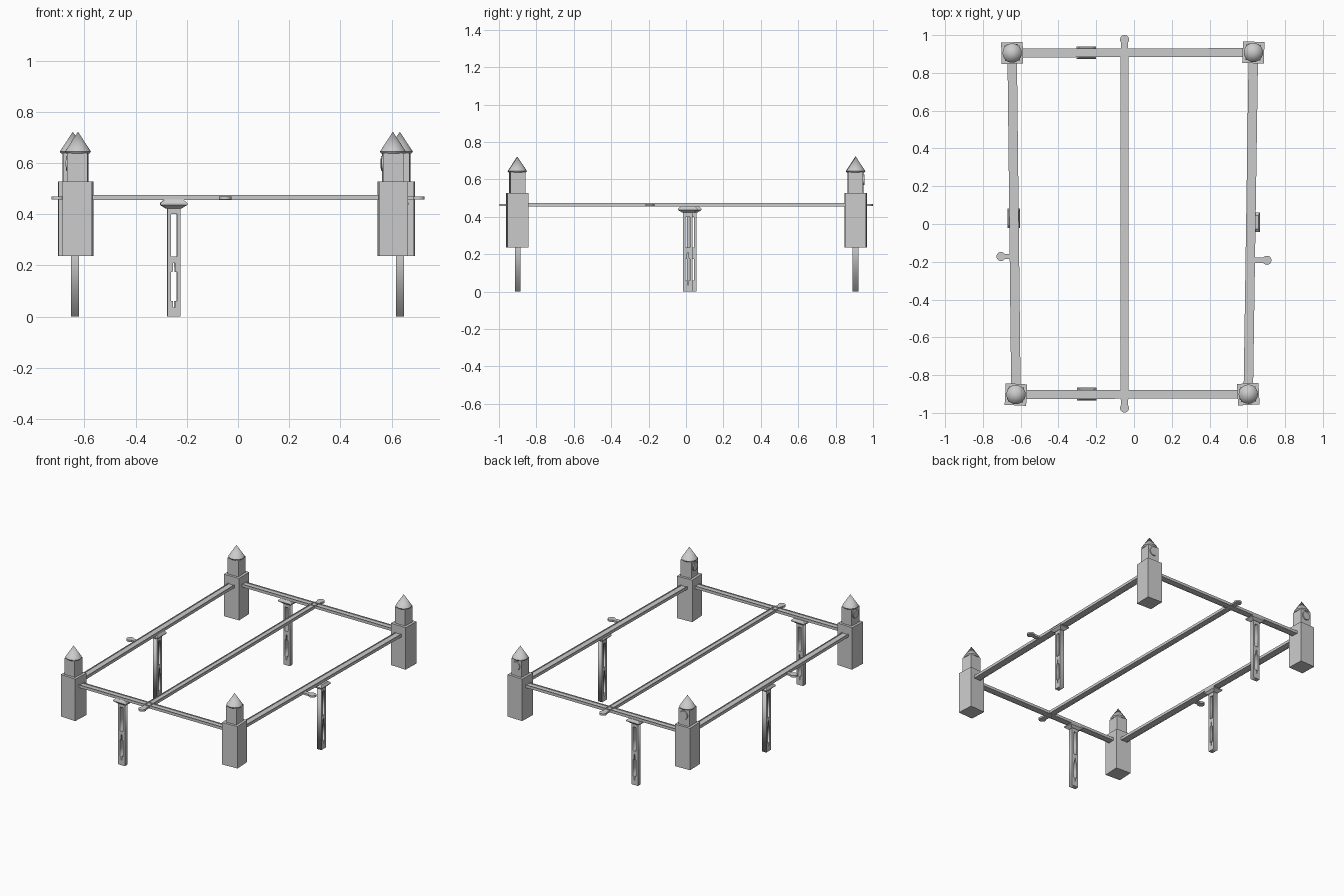
import bpy, bmesh, math
from mathutils import Matrix, Vector

if "Cube" in bpy.data.objects:
    bpy.data.objects.remove(bpy.data.objects["Cube"])


def finish(bm, name, mat=Matrix()):
    bmesh.ops.recalc_face_normals(bm, faces=bm.faces)
    me = bpy.data.meshes.new(name)
    bm.to_mesh(me)
    bm.free()
    ob = bpy.data.objects.new(name, me)
    ob.matrix_world = mat
    bpy.context.collection.objects.link(ob)
    return ob


def box(name, size, centre, mat=Matrix()):
    bm = bmesh.new()
    bmesh.ops.create_cube(bm, size=1, matrix=Matrix.Translation(centre) @ Matrix.Diagonal((*size, 1)))
    return finish(bm, name, mat)


def cone(name, r1, r2, depth, local, mat=Matrix(), seg=24):
    bm = bmesh.new()
    bmesh.ops.create_cone(bm, cap_ends=True, segments=seg, radius1=r1, radius2=r2, depth=depth, matrix=local)
    ob = finish(bm, name, mat)
    bpy.ops.object.select_all(action='DESELECT')
    ob.select_set(True)
    bpy.context.view_layer.objects.active = ob
    bpy.ops.object.shade_smooth_by_angle(angle=math.radians(35))
    return ob


def place(x, y, deg):
    return Matrix.Translation((x, y, 0)) @ Matrix.Rotation(math.radians(deg), 4, 'Z')


# Corner towers: x, y, yaw, direction of the clock disc
T = Matrix.Translation
towers = {
    "back_left": (-.645, .905, 1.5, 90),
    "back_right": (.632, .908, -2, 90),
    "front_left": (-.625, -.903, -3, 180),
    "front_right": (.605, -.901, 3, 180),
}
for n, (x, y, yaw, face) in towers.items():
    m = place(x, y, yaw)
    box(n + "_tower_body", (.114, .114, .29), (0, 0, .382), m)
    box(n + "_tower_belfry", (.08, .08, .115), (0, 0, .582), m)
    cone(n + "_tower_eave", .045, .051, .008, T((0, 0, .64)), m)
    cone(n + "_tower_roof", .051, 0, .078, T((0, 0, .683)), m)
    disc = Matrix.Rotation(math.radians(face), 4, 'Z') @ T((.042, 0, .598)) @ Matrix.Rotation(math.pi / 2, 4, 'Y')
    cone(n + "_clock_disc", .03, .028, .009, disc, m)


# Long beams with low raised edges
def beam(name, a, b, w):
    a, b = Vector(a), Vector(b)
    d = b - a
    c = (a + b) / 2
    m = place(c.x, c.y, math.degrees(math.atan2(d.y, d.x)))
    box(name, (d.length, w, .014), (0, 0, .463), m)
    for s in (-1, 1):
        box(name + "_edge", (d.length, .006, .019), (0, s * (w / 2 - .003), .4645), m)


pos = {n: t[:2] for n, t in towers.items()}
beam("left_beam", pos["front_left"], pos["back_left"], .05)
beam("right_beam", pos["front_right"], pos["back_right"], .05)
beam("front_beam", pos["front_left"], pos["front_right"], .046)
beam("back_beam", pos["back_left"], pos["back_right"], .046)
beam("middle_beam", (-.05, -.93), (-.05, .93), .042)

# Round landing stubs sticking out at the beam ends and sides
for n, x, y, deg in (("back", -.05, .976, 90), ("front", -.05, -.974, -90),
                     ("left", -.704, -.172, 180), ("right", .704, -.192, 0)):
    m = place(x, y, deg)
    cone(n + "_landing", .024, .024, .013, T((0, 0, .463)), m)
    box(n + "_landing_neck", (.065, .036 if x == -.05 else .028, .013), (-.048, 0, .463), m)


# Slotted piers: flat outline with holes, extruded
def pier(name, x, y, deg):
    cu = bpy.data.curves.new(name, 'CURVE')
    cu.dimensions = '2D'
    cu.fill_mode = 'BOTH'
    cu.extrude = .0155
    outline = [(-.025, 0), (.025, 0), (.025, .43), (-.025, .43)]
    upper = [(-.012, .235), (.012, .235), (.012, .4), (-.012, .4)]
    half = [(.003, .035), (.003, .06), (.012, .06), (.012, .175), (.005, .175), (.003, .21)]
    lower = half + [(-u, v) for u, v in reversed(half)]
    for pts in (outline, upper, lower):
        sp = cu.splines.new('POLY')
        sp.points.add(len(pts) - 1)
        for p, (u, v) in zip(sp.points, pts):
            p.co = (u, v, 0, 1)
        sp.use_cyclic_u = True
    tmp = bpy.data.objects.new(name, cu)
    bpy.context.collection.objects.link(tmp)
    bpy.context.view_layer.update()
    me = bpy.data.meshes.new_from_object(tmp.evaluated_get(bpy.context.evaluated_depsgraph_get()))
    bpy.data.objects.remove(tmp)
    ob = bpy.data.objects.new(name, me)
    m = place(x, y, deg)
    ob.matrix_world = m @ Matrix.Rotation(math.pi / 2, 4, 'X')
    bpy.context.collection.objects.link(ob)
    # flared cap: stacked rectangular rings
    bm = bmesh.new()
    prev = None
    for hx, hy, z in ((.03, .018, .422), (.052, .034, .436), (.052, .034, .444), (.036, .026, .457)):
        ring = [bm.verts.new((sx * hx, sy * hy, z)) for sx, sy in ((-1, -1), (1, -1), (1, 1), (-1, 1))]
        if prev:
            for i in range(4):
                j = (i + 1) % 4
                bm.faces.new((prev[i], prev[j], ring[j], ring[i]))
        else:
            bm.faces.new(ring[::-1])
        prev = ring
    bm.faces.new(prev)
    finish(bm, name + "_cap", m)


pier("front_pier", -.25, -.9, 0)
pier("back_pier", -.253, .907, 0)
pier("left_pier", -.637, .03, 90)
pier("right_pier", .632, .01, 90)
